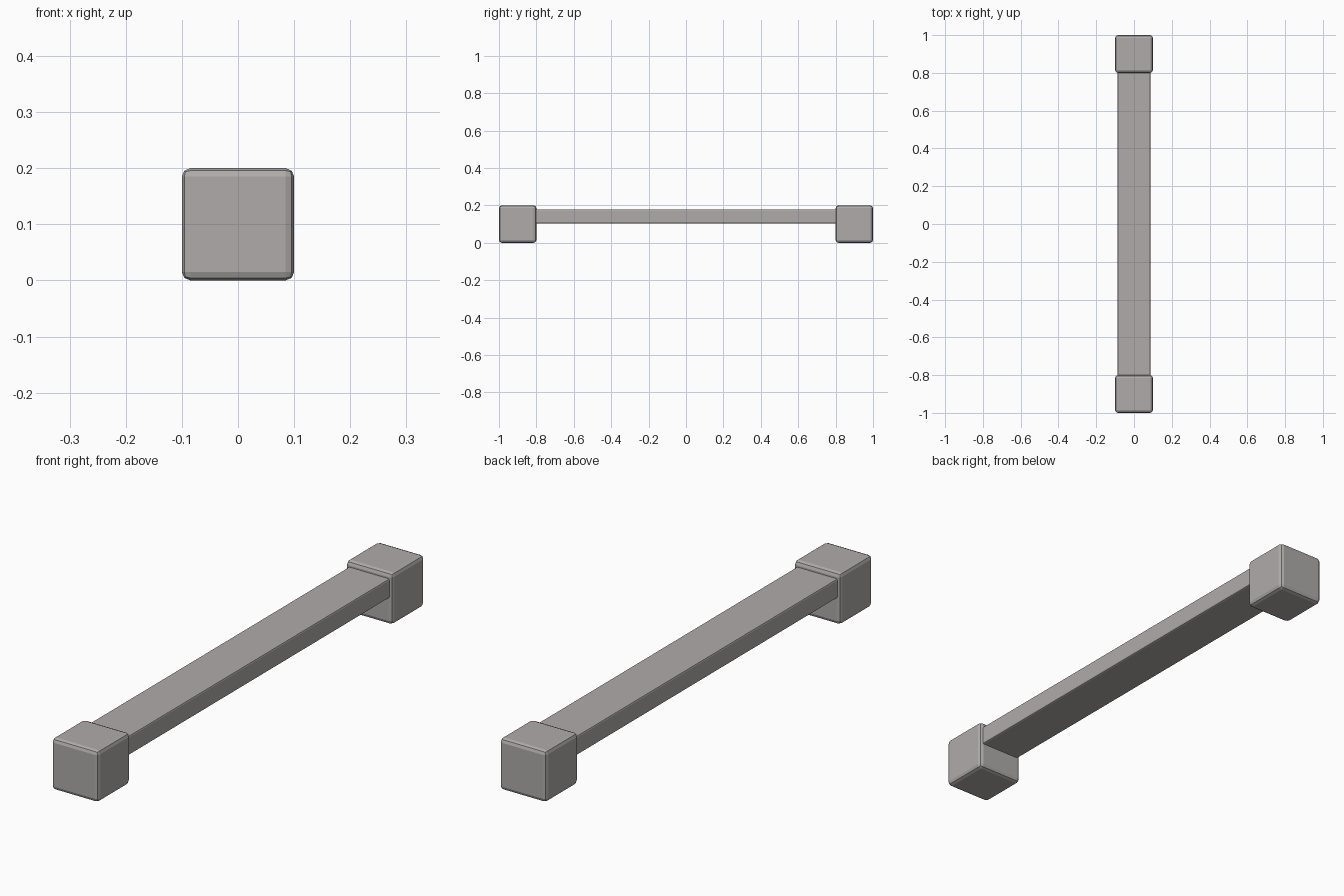
import bpy

cube = bpy.data.objects.get("Cube")
if cube:
    bpy.data.objects.remove(cube, do_unlink=True)

# Warm grey stone
stone = bpy.data.materials.new("warm grey stone")
stone.use_nodes = True
colour = (0.43, 0.41, 0.40, 1)
stone.diffuse_color = colour
stone.node_tree.nodes["Principled BSDF"].inputs["Base Color"].default_value = colour


def block(name, centre, size, bevel, segments):
    """Box with rounded edges."""
    bpy.ops.mesh.primitive_cube_add(size=1, location=centre)
    ob = bpy.context.object
    ob.name = name
    ob.scale = size
    bpy.ops.object.transform_apply(location=False, rotation=False, scale=True)
    mod = ob.modifiers.new("Rounded edges", "BEVEL")
    mod.width = bevel
    mod.segments = segments
    mod.limit_method = "ANGLE"
    ob.data.materials.append(stone)
    return ob


# Square end blocks
for side, name in ((-1, "front_block"), (1, "back_block")):
    block(name, (0, side * 0.9, 0.1), (0.2, 0.2, 0.2), 0.015, 2)

# Flat beam, its ends sunk slightly into the blocks
block("beam", (0, 0, 0.141), (0.175, 1.64, 0.075), 0.006, 2)
